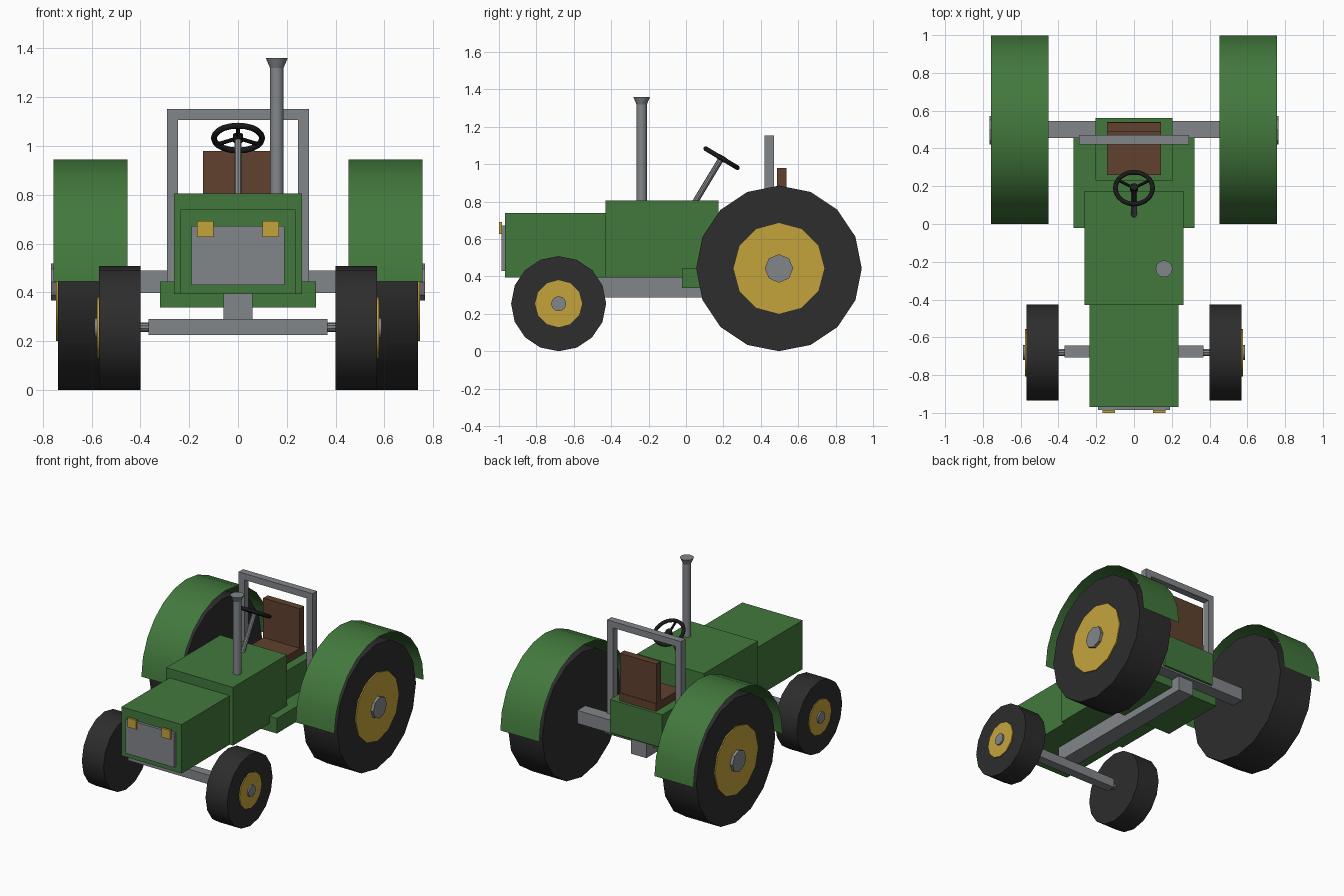
import bpy, bmesh, math
from mathutils import Vector

if "Cube" in bpy.data.objects:
    bpy.data.objects.remove(bpy.data.objects["Cube"])


def material(name, rgb):
    m = bpy.data.materials.new(name)
    m.diffuse_color = (*rgb, 1)
    m.use_nodes = True
    m.node_tree.nodes["Principled BSDF"].inputs["Base Color"].default_value = m.diffuse_color
    return m


GREEN = material("green_paint", (0.055, 0.19, 0.046))
YELLOW = material("yellow_paint", (0.56, 0.37, 0.046))
GREY = material("grey_metal", (0.225, 0.24, 0.255))
RUBBER = material("tyre_rubber", (0.026, 0.026, 0.026))
BROWN = material("brown_leather", (0.115, 0.053, 0.028))
BLACK = material("black_plastic", (0.010, 0.010, 0.011))


def finish(name, bm, mat, smooth=False):
    me = bpy.data.meshes.new(name)
    bm.to_mesh(me)
    bm.free()
    me.materials.append(mat)
    ob = bpy.data.objects.new(name, me)
    bpy.context.collection.objects.link(ob)
    if smooth:
        bpy.ops.object.select_all(action='DESELECT')
        ob.select_set(True)
        bpy.context.view_layer.objects.active = ob
        bpy.ops.object.shade_smooth_by_angle(angle=math.radians(35))
    return ob


def box(name, x, y, z, mat):
    """Box from (min, max) ranges."""
    bm = bmesh.new()
    bmesh.ops.create_cube(bm, size=1)
    for v in bm.verts:
        v.co = [(lo + hi) / 2 + c * (hi - lo) for c, (lo, hi) in zip(v.co, (x, y, z))]
    return finish(name, bm, mat)


def rod(name, a, b, r1, mat, sides=12, r2=None):
    """Cylinder or cone from point a to point b."""
    a, b = Vector(a), Vector(b)
    d = b - a
    bm = bmesh.new()
    bmesh.ops.create_cone(bm, cap_ends=True, segments=sides, radius1=r1,
                          radius2=r1 if r2 is None else r2, depth=d.length)
    bm.transform(d.to_track_quat('Z', 'Y').to_matrix().to_4x4())
    bmesh.ops.translate(bm, verts=bm.verts, vec=(a + b) / 2)
    return finish(name, bm, mat, True)


def fender(name, x0, x1, cy, cz, r, steps=12):
    """Thin half-round sheet over a rear wheel."""
    bm = bmesh.new()
    rows = []
    for i in range(steps + 1):
        a = math.pi * i / steps
        y, z = cy + r * math.cos(a), cz + r * math.sin(a)
        rows.append((bm.verts.new((x0, y, z)), bm.verts.new((x1, y, z))))
    for (p, q), (s, t) in zip(rows, rows[1:]):
        bm.faces.new((p, q, t, s))
    bm.normal_update()
    if sum(f.normal.z for f in bm.faces) < 0:
        bmesh.ops.reverse_faces(bm, faces=bm.faces)
    return finish(name, bm, GREEN, True)


# Body
box("hood", (-0.236, 0.236), (-0.968, -0.43), (0.393, 0.74), GREEN)
box("engine_block", (-0.262, 0.262), (-0.43, 0.175), (0.393, 0.805), GREEN)
box("platform", (-0.32, 0.32), (-0.022, 0.458), (0.338, 0.445), GREEN)
box("seat_base", (-0.205, 0.205), (0.23, 0.56), (0.41, 0.645), GREEN)
box("grille", (-0.19, 0.19), (-0.986, -0.968), (0.43, 0.672), GREY)

# Chassis and axles
box("chassis_beam", (-0.06, 0.06), (-0.70, 0.53), (0.288, 0.393), GREY)
box("front_axle", (-0.367, 0.367), (-0.707, -0.643), (0.225, 0.29), GREY)
box("rear_axle", (-0.48, 0.48), (0.455, 0.545), (0.398, 0.49), GREY)

# Seat
box("seat_cushion", (-0.143, 0.143), (0.26, 0.54), (0.645, 0.70), BROWN)
box("seat_back", (-0.143, 0.143), (0.487, 0.537), (0.68, 0.98), BROWN)

# Roll bar
for s, side in ((-1, "left"), (1, "right")):
    box("roll_bar_post_" + side, sorted((s * 0.245, s * 0.29)), (0.42, 0.47), (0.44, 1.107), GREY)
box("roll_bar_top", (-0.29, 0.29), (0.42, 0.47), (1.107, 1.152), GREY)

# Exhaust
rod("exhaust_pipe", (0.159, -0.237, 0.78), (0.159, -0.237, 1.32), 0.028, GREY)
rod("exhaust_flare", (0.159, -0.237, 1.32), (0.159, -0.237, 1.36), 0.028, GREY, r2=0.045)

# Wheels, fenders and headlights on both sides
RY, RZ = 0.497, 0.4425
FY, FZ = -0.681, 0.254
for s, side in ((-1, "left"), (1, "right")):
    def disc(name, x0, x1, y, z, r, mat, sides):
        rod(f"{name}_{side}", (s * x0, y, z), (s * x1, y, z), r, mat, sides)

    disc("rear_tyre", 0.47, 0.738, RY, RZ, 0.4425, RUBBER, 16)
    disc("rear_rim", 0.70, 0.746, RY, RZ, 0.243, YELLOW, 12)
    disc("rear_hub", 0.70, 0.766, RY, RZ, 0.076, GREY, 8)
    disc("front_tyre", 0.40, 0.57, FY, FZ, 0.254, RUBBER, 16)
    disc("front_rim", 0.55, 0.577, FY, FZ, 0.126, YELLOW, 12)
    disc("front_hub", 0.55, 0.588, FY, FZ, 0.040, GREY, 12)
    disc("front_stub_axle", 0.36, 0.42, FY, FZ + 0.003, 0.020, GREY, 10)
    fender("fender_" + side, s * 0.452, s * 0.757, 0.499, 0.445, 0.50)
    box("headlight_" + side, sorted((s * 0.1, s * 0.167)), (-1.0, -0.984), (0.627, 0.692), YELLOW)

# Steering column and wheel
axis = Vector((0, 0.515, 0.857))
centre = Vector((0, 0.19, 1.032))
rod("steering_column", (0, 0.035, 0.775), centre, 0.016, GREY, 10)
rod("steering_hub", centre - axis * 0.014, centre + axis * 0.014, 0.022, BLACK, 10)

ux, uy = Vector((1, 0, 0)), Vector((0, -0.857, 0.515))   # wheel plane directions
bm = bmesh.new()
N, M = 20, 8
ring = []
for i in range(N):
    a = 2 * math.pi * i / N
    out = ux * math.cos(a) + uy * math.sin(a)
    ring.append([bm.verts.new(centre + out * (0.099 + 0.0125 * math.cos(b)) + axis * 0.0125 * math.sin(b))
                 for b in (2 * math.pi * j / M for j in range(M))])
for i in range(N):
    for j in range(M):
        p, q = ring[i], ring[(i + 1) % N]
        bm.faces.new((p[j], q[j], q[(j + 1) % M], p[(j + 1) % M]))
bmesh.ops.recalc_face_normals(bm, faces=bm.faces)
rim = finish("steering_rim", bm, BLACK)
rim.data.polygons.foreach_set("use_smooth", [True] * len(rim.data.polygons))

for k in range(3):
    a = math.pi / 2 + k * 2 * math.pi / 3
    rod(f"steering_spoke_{k + 1}", centre,
        centre + (ux * math.cos(a) + uy * math.sin(a)) * 0.097, 0.008, BLACK, 8)
